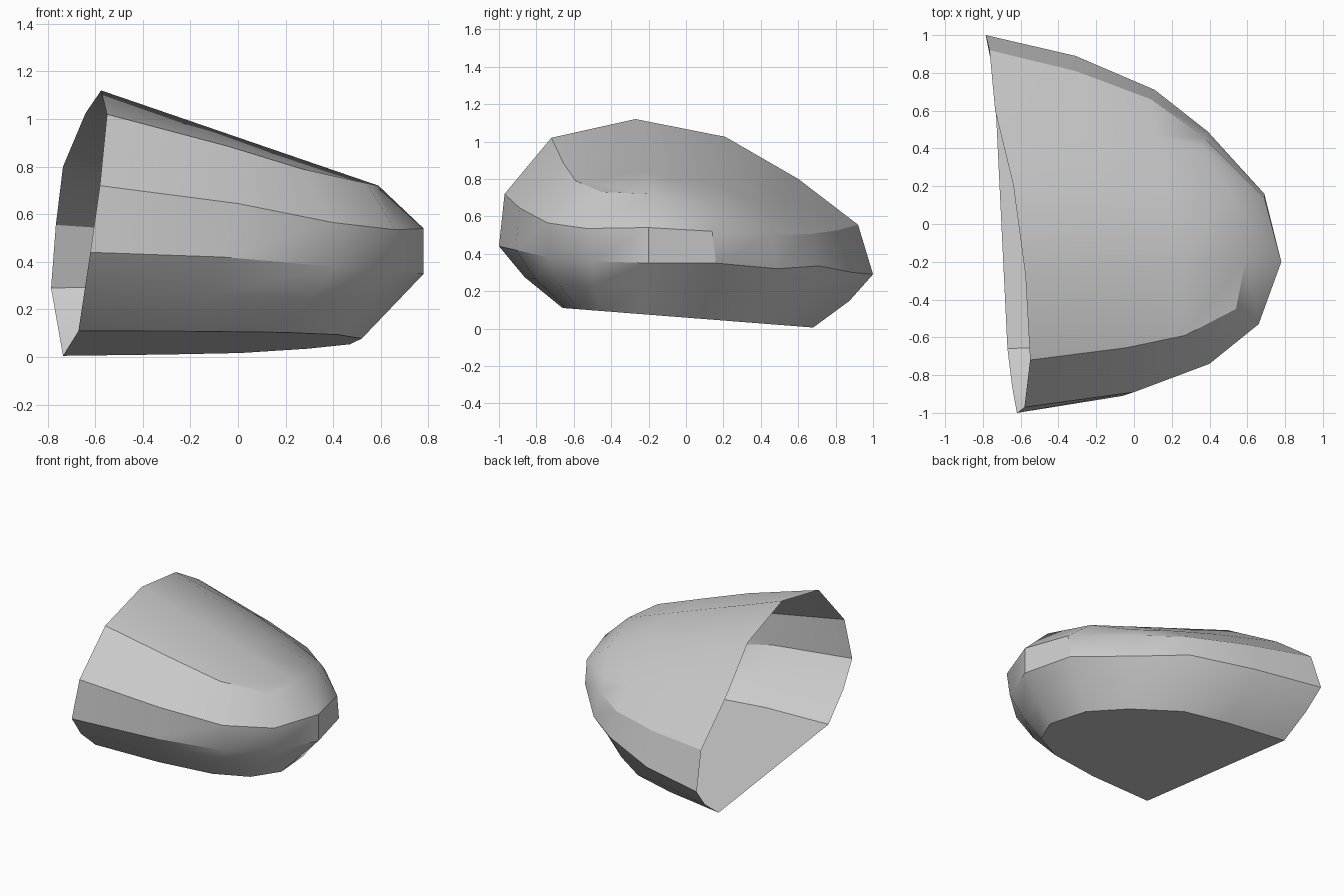
import bpy
import bmesh
from math import radians
from mathutils import Vector

# Remove the default object
default = bpy.data.objects.get("Cube")
if default:
    bpy.data.objects.remove(default, do_unlink=True)


def make_material(name, colour):
    material = bpy.data.materials.new(name)
    material.use_nodes = True
    material.diffuse_color = colour
    shader = next(n for n in material.node_tree.nodes if n.type == "BSDF_PRINCIPLED")
    shader.inputs["Base Color"].default_value = colour
    return material


def sole_height(y):
    """Height of the slightly tilted flat sole."""
    return .11 - .078 * (y + .66)


# Rails run from the front edge of the opening, round the nose, to the back edge
sole = [(-.67, -.66), (-.18, -.64), (.2, -.58), (.42, -.46), (.52, -.25),
        (.47, .06), (.29, .3), (.01, .53), (-.3, .61), (-.735, .68)]
sole = [Vector((x, y, sole_height(y))) for x, y in sole]

lower_belt = [Vector(p) for p in (
    (-.62, -1, .44), (-.06, -.91, .42), (.41, -.73, .38), (.66, -.5, .36), (.78, -.2, .35),
    (.69, .16, .35), (.39, .49, .32), (.11, .71, .335), (-.31, .89, .3), (-.785, 1, .29))]

upper_belt = [Vector(p) for p in (
    (-.58, -.97, .72), (0, -.89, .645), (.4, -.74, .565), (.66, -.53, .535), (.78, -.2, .54),
    (.69, .14, .52), (.37, .46, .5), (.09, .66, .505), (-.31, .81, .525), (-.765, .92, .555))]

shoulder = [Vector(p) for p in (
    (-.55, -.72, 1.02), (-.04, -.655, .885), (.27, -.59, .79), (.54, -.45, .73), (.59, -.19, .72),
    (.51, .16, .66), (.36, .41, .57), (.11, .47, .63), (-.25, .53, .71), (-.735, .6, .8))]

# Rounded lower side, bulging outward between the sole and the lower belt
lower_side = []
for low, high in zip(sole, lower_belt):
    middle = low.lerp(high, .5)
    middle.y *= 1.04
    lower_side.append(middle)

# Crown lines run from the opening to the two nose points of the shoulder
crown_front = Vector((-.575, -.27, 1.12))
crown_back = Vector((-.64, .21, 1.025))

bm = bmesh.new()
rails = [[bm.verts.new(p) for p in rail]
         for rail in (sole, lower_side, lower_belt, upper_belt, shoulder)]

# Side walls
for lower, upper in zip(rails, rails[1:]):
    for i in range(len(lower) - 1):
        bm.faces.new((lower[i], lower[i + 1], upper[i + 1], upper[i]))

# Roof, row by row from the opening to the nose
rim = rails[-1]
rows = []
for k, t in enumerate((0, .38, .7)):
    front = bm.verts.new(crown_front.lerp(shoulder[4], t))
    back = bm.verts.new(crown_back.lerp(shoulder[5], t))
    rows.append((rim[k], front, back, rim[-1 - k]))
rows.append(rim[3:7])
for near, far in zip(rows, rows[1:]):
    for j in range(3):
        bm.faces.new((near[j], far[j], far[j + 1], near[j + 1]))

# Flat sole
bm.faces.new(list(reversed(rails[0])))
bm.normal_update()

mesh = bpy.data.meshes.new("open_shell")
bm.to_mesh(mesh)
bm.free()
shell = bpy.data.objects.new("open_shell", mesh)
bpy.context.collection.objects.link(shell)
mesh.materials.append(make_material("light grey", (.6, .6, .6, 1)))

# Smooth shading with the main creases kept sharp
bpy.ops.object.select_all(action="DESELECT")
shell.select_set(True)
bpy.context.view_layer.objects.active = shell
bpy.ops.object.shade_smooth_by_angle(angle=radians(30))
